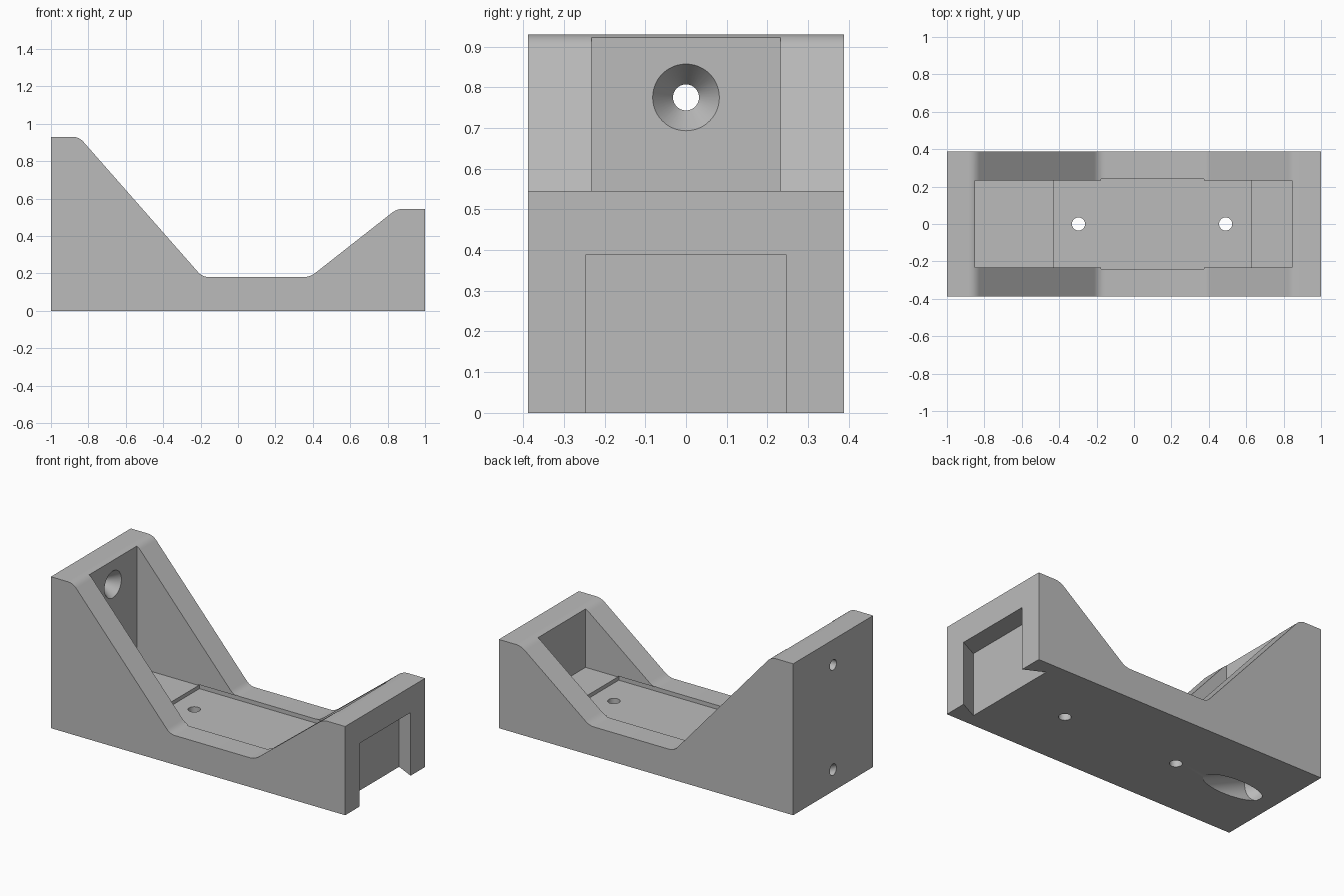
import bpy, bmesh, math
from mathutils import Vector

if "Cube" in bpy.data.objects:
    bpy.data.objects.remove(bpy.data.objects["Cube"])

grey = bpy.data.materials.new("plain_grey")
grey.use_nodes = True
colour = (0.5, 0.5, 0.5, 1)
grey.diffuse_color = colour
grey.node_tree.nodes["Principled BSDF"].inputs["Base Color"].default_value = colour


def finish(name, bm):
    bmesh.ops.recalc_face_normals(bm, faces=bm.faces)
    mesh = bpy.data.meshes.new(name)
    bm.to_mesh(mesh)
    bm.free()
    mesh.materials.append(grey)
    obj = bpy.data.objects.new(name, mesh)
    bpy.context.collection.objects.link(obj)
    return obj


def prism(name, points, offset):
    """Closed outline swept along an offset vector."""
    bm = bmesh.new()
    face = bm.faces.new([bm.verts.new(p) for p in points])
    swept = bmesh.ops.extrude_face_region(bm, geom=[face])
    verts = [g for g in swept["geom"] if isinstance(g, bmesh.types.BMVert)]
    bmesh.ops.translate(bm, verts=verts, vec=offset)
    return finish(name, bm)


def box(name, x0, x1, half_y, z0, z1):
    outline = [(x0, -half_y, z0), (x1, -half_y, z0), (x1, half_y, z0), (x0, half_y, z0)]
    return prism(name, outline, (0, 0, z1 - z0))


def bore(name, start, direction, stations, sides=48):
    """Round cutter with (distance, radius) stations along an axis."""
    turn = Vector(direction).to_track_quat('Z', 'Y')
    bm = bmesh.new()
    rings = []
    for dist, radius in stations:
        ring = []
        for i in range(sides):
            a = math.tau * i / sides
            local = Vector((radius * math.cos(a), radius * math.sin(a), dist))
            ring.append(bm.verts.new(Vector(start) + turn @ local))
        rings.append(ring)
    for low, high in zip(rings, rings[1:]):
        for i in range(sides):
            j = (i + 1) % sides
            bm.faces.new((low[i], low[j], high[j], high[i]))
    bm.faces.new(rings[0])
    bm.faces.new(rings[-1])
    return finish(name, bm)


def rounded(a, corner, b, cut=0.035, steps=6):
    """Small curve replacing a profile corner."""
    a, c, b = Vector(a), Vector(corner), Vector(b)
    p = c + (a - c).normalized() * cut
    q = c + (b - c).normalized() * cut
    return [p * (1 - t) ** 2 + c * 2 * t * (1 - t) + q * t * t
            for t in (i / steps for i in range(steps + 1))]


# Side profile of the solid body, soft at the four upper corners
corners = [(1, 0), (1, 0.545), (0.85, 0.545), (0.385, 0.18),
           (-0.19, 0.18), (-0.85, 0.93), (-1, 0.93), (-1, 0)]
outline = []
for i, corner in enumerate(corners):
    if 2 <= i <= 5:
        outline += rounded(corners[i - 1], corner, corners[i + 1])
    else:
        outline.append(Vector(corner))
HALF = 0.388
body = prism("bracket_body", [(p.x, -HALF, p.y) for p in outline], (0, 2 * HALF, 0))

cutters = [
    # Channel between the side walls, and the shallow pocket in its floor
    box("channel_cutter", -0.85, 0.845, 0.232, 0.178, 1.1),
    box("pocket_cutter", -0.43, 0.625, 0.24, 0.155, 0.183),
    # Dovetail slot in the low end
    prism("dovetail_cutter",
          [(0.88, -0.307, -0.1), (1, -0.247, -0.1), (1.1, -0.247, -0.1),
           (1.1, 0.247, -0.1), (1, 0.247, -0.1), (0.88, 0.307, -0.1)], (0, 0, 0.488)),
    # Countersunk hole through the tall wall
    bore("upper_screw_cutter", (-1.1, 0, 0.775), (1, 0, 0),
         [(0, 0.032), (0.18, 0.032), (0.25, 0.082), (0.3, 0.082)]),
]

# Slanted screw hole opening through the underside
tilt = math.radians(23.6)
axis = Vector((math.cos(tilt), 0, -math.sin(tilt)))
cutters.append(bore("lower_screw_cutter", Vector((-1, 0, 0.132)) - axis * 0.1, axis,
                    [(0, 0.032), (0.19, 0.032), (0.255, 0.08), (0.9, 0.08)]))

# Vertical floor holes
for x in (-0.297, 0.49):
    cutters.append(bore("floor_hole_cutter", (x, 0, -0.1), (0, 0, 1),
                        [(0, 0.035), (0.3, 0.035)]))

for cutter in cutters:
    cutter.hide_render = True
    mod = body.modifiers.new(cutter.name, 'BOOLEAN')
    mod.operation = 'DIFFERENCE'
    mod.solver = 'EXACT'
    mod.object = cutter

# Bake the cuts and drop the helpers
graph = bpy.context.evaluated_depsgraph_get()
cut_mesh = bpy.data.meshes.new_from_object(body.evaluated_get(graph))
body.modifiers.clear()
body.data = cut_mesh
for cutter in cutters:
    bpy.data.objects.remove(cutter)

bpy.ops.object.select_all(action='DESELECT')
body.select_set(True)
bpy.context.view_layer.objects.active = body
bpy.ops.object.shade_smooth_by_angle(angle=math.radians(25))
